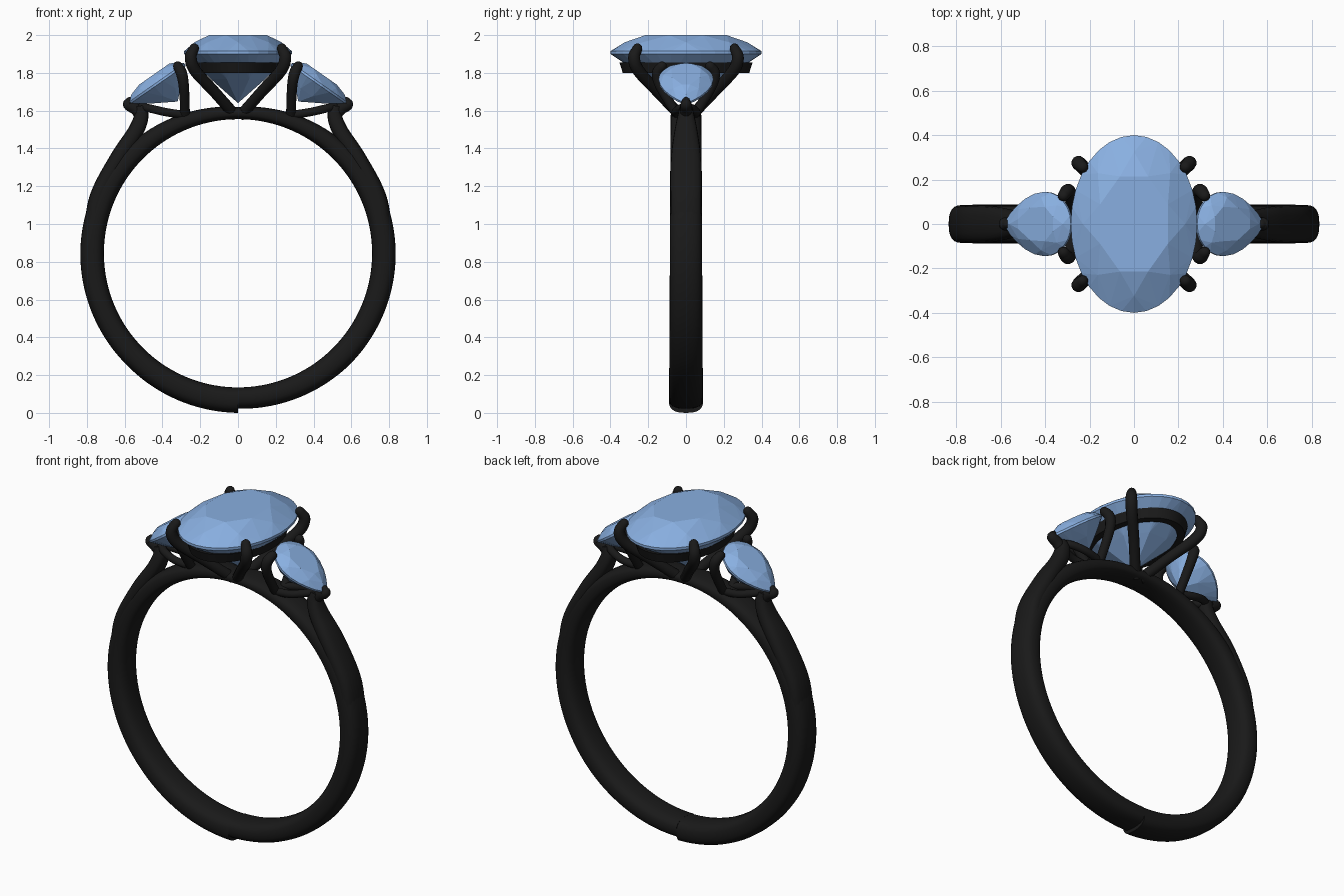
import bpy, bmesh, math
from mathutils import Vector
from math import sin, cos, pi, radians

if "Cube" in bpy.data.objects:
    bpy.data.objects.remove(bpy.data.objects["Cube"])

def material(name, col):
    m = bpy.data.materials.new(name)
    m.diffuse_color = (*col, 1)
    m.use_nodes = True
    m.node_tree.nodes["Principled BSDF"].inputs["Base Color"].default_value = m.diffuse_color
    return m

METAL = material("dark_metal", (0.01, 0.01, 0.01))
GEM = material("blue_gem", (0.25, 0.43, 0.75))

def finish(name, bm, mat, smooth):
    bmesh.ops.recalc_face_normals(bm, faces=bm.faces[:])
    me = bpy.data.meshes.new(name)
    bm.to_mesh(me)
    bm.free()
    ob = bpy.data.objects.new(name, me)
    bpy.context.collection.objects.link(ob)
    me.materials.append(mat)
    if smooth:
        bpy.ops.object.select_all(action='DESELECT')
        ob.select_set(True)
        bpy.context.view_layer.objects.active = ob
        bpy.ops.object.shade_smooth_by_angle(angle=radians(40))
    return ob

def loft(name, rings, closed=False):
    bm = bmesh.new()
    vs = [[bm.verts.new(p) for p in r] for r in rings]
    n = len(vs[0])
    for i in range(len(vs) if closed else len(vs) - 1):
        a, b = vs[i], vs[(i + 1) % len(vs)]
        for j in range(n):
            k = (j + 1) % n
            bm.faces.new((a[j], a[k], b[k], b[j]))
    if not closed:
        bm.faces.new(vs[0])
        bm.faces.new(vs[-1])
    return finish(name, bm, METAL, True)

def section(x, z, nx, nz, t, w, n=24):
    """Rounded band section: half thickness t along (nx, nz), half width w along y."""
    pw = lambda v: math.copysign(abs(v) ** 0.75, v)
    pts = []
    for i in range(n):
        c, s = pw(cos(2 * pi * i / n)) * t, pw(sin(2 * pi * i / n)) * w
        pts.append(Vector((x + nx * c, s, z + nz * c)))
    return pts

def smooth_path(pts, steps=8):
    """Catmull-Rom through tuples of any length."""
    P = [Vector(p) for p in pts]
    P = [2 * P[0] - P[1]] + P + [2 * P[-1] - P[-2]]
    out = []
    for i in range(1, len(P) - 2):
        a, b, c, d = P[i - 1:i + 3]
        for k in range(steps):
            t = k / steps
            out.append(0.5 * (2 * b + (c - a) * t + (2 * a - 5 * b + 4 * c - d) * t**2
                              + (3 * b - a - 3 * c + d) * t**3))
    return out + [P[-2]]

def wire(name, pts):
    """Round tube through (x, y, z, radius) points, with a domed tip at the end."""
    path = smooth_path(pts)
    rings = []
    for i, p in enumerate(path):
        d = (path[min(i + 1, len(path) - 1)] - path[max(i - 1, 0)]).to_3d().normalized()
        u = d.cross(Vector((0.3, 1, 0.1))).normalized()
        v = d.cross(u)
        rings.append([p.to_3d() + (u * cos(a) + v * sin(a)) * p[3]
                      for a in (2 * pi * k / 12 for k in range(12))])
    c, r = path[-1].to_3d(), path[-1][3]
    for a in (0.5, 0.95, 1.35):
        rings.append([c + (q - c) * cos(a) + d * r * sin(a) for q in rings[len(path) - 1]])
    return loft(name, rings)

def gem(name, outline, layers, place, culet):
    """Faceted stone: hull of scaled outlines (scale, height, count, half-step offset)."""
    bm = bmesh.new()
    for s, h, n, off in layers:
        for i in range(n):
            u, v = outline(2 * pi * (i + off) / n)
            bm.verts.new(place(u * s, v * s, h))
    bm.verts.new(place(*culet))
    bmesh.ops.convex_hull(bm, input=bm.verts[:])
    bmesh.ops.dissolve_limit(bm, angle_limit=radians(0.5), verts=bm.verts[:], edges=bm.edges[:])
    return finish(name, bm, GEM, False)

# Band: full circle with a small step at the bottom seam, thinning to the top
CZ, RI = 0.845, 0.71
def outer_radius(a, start):
    tab = [(0, start), (45, 0.835), (90, 0.835), (112, 0.832), (144, 0.806), (180, 0.775)]
    for (a0, r0), (a1, r1) in zip(tab, tab[1:]):
        if a <= a1:
            return r0 + (r1 - r0) * (a - a0) / (a1 - a0)

rings = []
for i in range(145):
    deg = i * 2.5
    a = min(deg, 360 - deg)
    ro = outer_radius(a, 0.823 if deg <= 180 else 0.845)
    nx, nz = sin(radians(deg)), -cos(radians(deg))
    rm = (ro + RI) / 2
    rings.append(section(nx * rm, CZ + nz * rm, nx, nz, (ro - RI) / 2, 0.091 - 0.011 * a / 180))
loft("band", rings)

# Centre stone
gem("centre_stone", lambda t: (0.285 * cos(t), 0.4 * sin(t)),
    [(0.58, 2.0, 8, 0.5), (0.81, 1.962, 8, 0), (1, 1.915, 32, 0), (1, 1.9, 32, 0),
     (0.55, 1.768, 8, 0.5)],
    lambda u, v, h: Vector((u, v, h)), (0, 0, 1.64))

# Oval rail under the centre stone
rail = []
for i in range(64):
    c, s = cos(2 * pi * i / 64), sin(2 * pi * i / 64)
    rail.append([Vector((a * c, b * s, z)) for a, b, z in
                 ((0.24, 0.352, 1.855), (0.225, 0.335, 1.80), (0.185, 0.29, 1.80), (0.205, 0.31, 1.855))])
loft("centre_rail", rail, closed=True)

# Centre claws
for sx in (-1, 1):
    for sy in (-1, 1):
        wire("centre_claw", [(sx * x, sy * y, z, r) for x, y, z, r in
             ((0.015, 0.03, 1.575, 0.03), (0.125, 0.15, 1.70, 0.03), (0.225, 0.25, 1.81, 0.032),
              (0.25, 0.275, 1.88, 0.032), (0.232, 0.257, 1.93, 0.026))])

def pear(t):
    c = cos(t)
    if c > 0:
        return 0.215 * c, 0.145 * sin(t) * (1 - 0.4 * c * c)
    return 0.145 * c, 0.145 * sin(t)

for sx, side in ((-1, "left"), (1, "right")):
    # Pear side stone, tilted outwards
    place = lambda u, v, h: Vector((sx * (0.40 + 0.82 * u + 0.572 * h), v, 1.763 - 0.572 * u + 0.82 * h))
    gem(side + "_side_stone", pear,
        [(0.58, 0.05, 8, 0.5), (0.82, 0.032, 8, 0), (1, 0.006, 24, 0), (1, -0.006, 24, 0),
         (0.55, -0.075, 8, 0.5)], place, (0, 0, -0.14))

    # Shoulder rising from the band to the stone tip
    path = smooth_path([(0.77, 0.93, 0.05, 0.083), (0.738, 1.14, 0.048, 0.083), (0.635, 1.345, 0.045, 0.08),
                        (0.545, 1.485, 0.042, 0.062), (0.512, 1.57, 0.038, 0.045), (0.52, 1.625, 0.028, 0.032)])
    rings = []
    for i, p in enumerate(path):
        d = path[min(i + 1, len(path) - 1)] - path[max(i - 1, 0)]
        l = math.hypot(d[0], d[1])
        rings.append(section(sx * p[0], p[1], sx * d[1] / l, -d[0] / l, p[2], p[3], 16))
    loft(side + "_shoulder", rings)

    # Claw holding the stone tip
    wire(side + "_tip_claw", [(sx * x, 0, z, r) for x, z, r in
         ((0.51, 1.57, 0.03), (0.545, 1.61, 0.032), (0.58, 1.632, 0.03), (0.575, 1.65, 0.022))])

    for sy in (-1, 1):
        # Pair of claws on the round end
        wire(side + "_side_claw", [(sx * x, sy * y, z, r) for x, y, z, r in
             ((0.28, 0.03, 1.555, 0.026), (0.282, 0.085, 1.64, 0.026), (0.288, 0.14, 1.74, 0.028),
              (0.3, 0.15, 1.80, 0.03), (0.318, 0.128, 1.835, 0.026))])
        # Lower bars joining the claws to the shoulder
        wire(side + "_side_bar", [(sx * x, sy * y, z, 0.022) for x, y, z in
             ((0.27, 0.04, 1.575), (0.38, 0.055, 1.592), (0.46, 0.035, 1.61), (0.51, 0, 1.62))])
